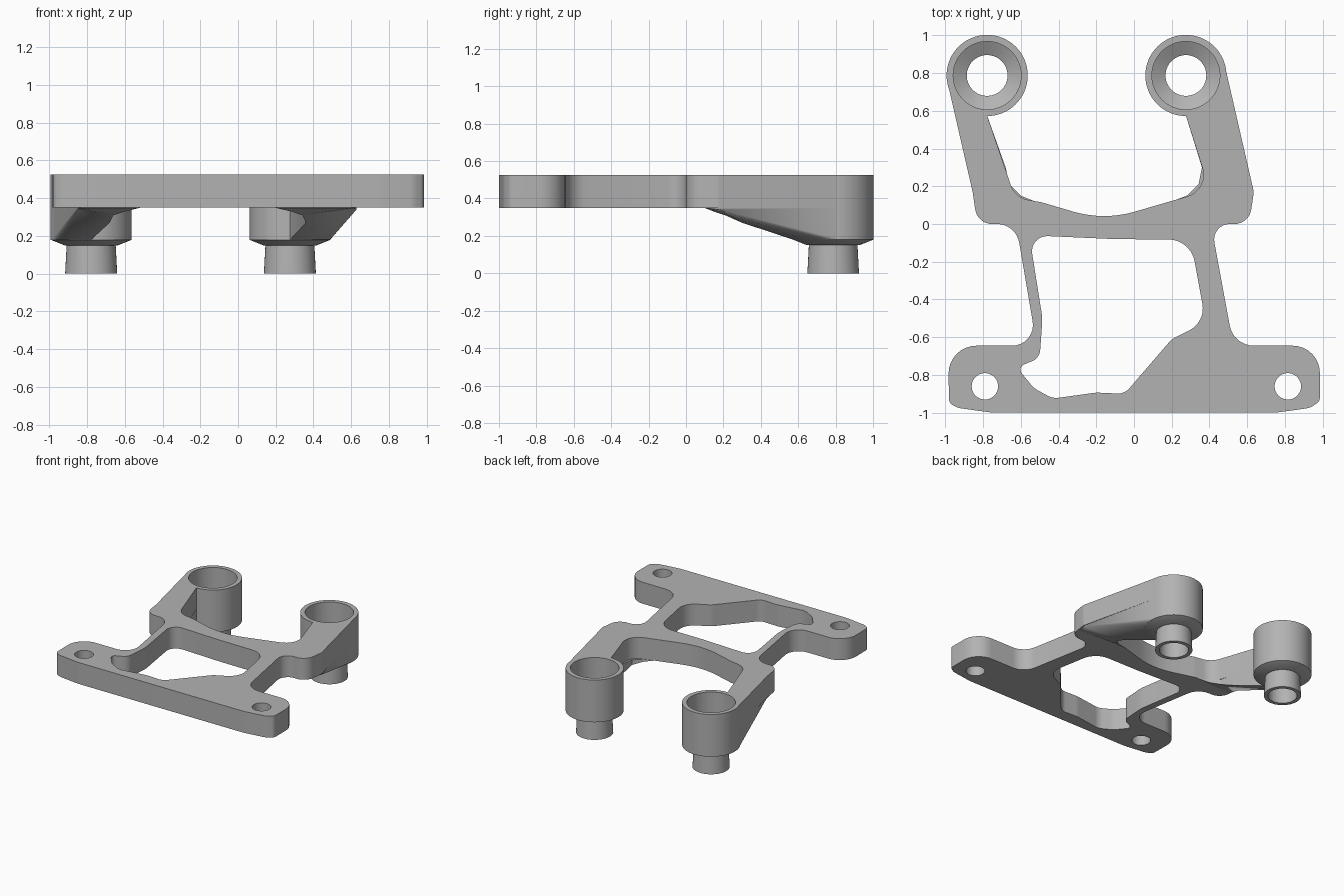
import bpy, bmesh, math
from mathutils import Vector

if "Cube" in bpy.data.objects:
    bpy.data.objects.remove(bpy.data.objects["Cube"])

BOTTOM, TOP = 0.35, 0.525
BOSS_Y, BOSS_R = 0.787, 0.213
LEFT_X, RIGHT_X = 0.275, -0.778

grey = bpy.data.materials.new("plain grey")
grey.use_nodes = True
colour = (0.45, 0.45, 0.45, 1)
grey.diffuse_color = colour
grey.node_tree.nodes["Principled BSDF"].inputs["Base Color"].default_value = colour


def add_object(name, bm):
    bmesh.ops.remove_doubles(bm, verts=bm.verts, dist=0.0002)
    bmesh.ops.recalc_face_normals(bm, faces=bm.faces)
    mesh = bpy.data.meshes.new(name)
    bm.to_mesh(mesh)
    bm.free()
    mesh.materials.append(grey)
    obj = bpy.data.objects.new(name, mesh)
    bpy.context.collection.objects.link(obj)
    bpy.ops.object.select_all(action="DESELECT")
    obj.select_set(True)
    bpy.context.view_layer.objects.active = obj
    bpy.ops.object.shade_smooth_by_angle(angle=math.radians(30))
    return obj


def arc(cx, cy, r, start, end, steps):
    angles = [math.radians(start + (end - start) * i / steps) for i in range(steps + 1)]
    return [(cx + r * math.cos(a), cy + r * math.sin(a), 0) for a in angles]


def fillet(corners, steps=8):
    """Round each (x, y, radius) corner of a closed polygon."""
    points = []
    count = len(corners)
    for i, (x, y, r) in enumerate(corners):
        p = Vector((x, y))
        a = Vector(corners[i - 1][:2]) - p
        b = Vector(corners[(i + 1) % count][:2]) - p
        half = a.angle(b) / 2
        if r == 0 or half > 1.55:
            points.append(p)
            continue
        cut = min(r / math.tan(half), a.length * 0.49, b.length * 0.49)
        start, end = p + a.normalized() * cut, p + b.normalized() * cut
        centre = p + (a.normalized() + b.normalized()).normalized() * (cut / math.cos(half))
        u, v = start - centre, end - centre
        sweep = u.angle(v)
        for k in range(steps + 1):
            t = k / steps
            points.append(centre + (u * math.sin((1 - t) * sweep)
                                    + v * math.sin(t * sweep)) / math.sin(sweep))
    return points


# Where each arm wraps around its boss
left_arc = arc(LEFT_X, BOSS_Y, BOSS_R, 13, -90, 14)
right_arc = arc(RIGHT_X, BOSS_Y, BOSS_R, -90, -167, 12)

# Plate outline: foot, left leg, left arm, cross web, right arm, right leg
outline = [
    (0.75, -1, 0.5), (0.93, -0.975, 0.1), (0.985, -0.94, 0.04), (0.985, -0.645, 0.2),
    (0.527, -0.645, 0.13), (0.408, 0, 0.13), (0.61, 0, 0.09), (0.635, 0.17, 0.06),
    *left_arc,
    (0.4, 0.18, 0.12), (-0.16, 0.018, 0.6), (-0.49, 0.115, 0.2), (-0.63, 0.14, 0.13),
    *right_arc,
    (-0.855, 0.17, 0.1), (-0.83, 0, 0.09), (-0.625, 0, 0.13), (-0.515, -0.645, 0.11),
    (-0.985, -0.645, 0.2), (-0.98, -0.95, 0.04), (-0.93, -0.975, 0.1), (-0.75, -1, 0.5),
]

# Large opening between the legs
window = [
    (-0.555, -0.06, 0.08), (-0.1, -0.08, 0.3), (0.3, -0.083, 0.14), (0.38, -0.52, 0.13),
    (0.2, -0.61, 0.12), (-0.05, -0.9, 0.08), (-0.2, -0.893, 0.2), (-0.43, -0.925, 0.1),
    (-0.53, -0.87, 0.1), (-0.62, -0.76, 0.03), (-0.5, -0.71, 0.07), (-0.485, -0.5, 0.3),
]

# Plate: filled and extruded curve
curve = bpy.data.curves.new("plate_curve", "CURVE")
curve.dimensions = "2D"
curve.fill_mode = "BOTH"
curve.extrude = (TOP - BOTTOM) / 2
loops = [fillet(outline), fillet(window)]
for x in (-0.79, 0.815):
    loops.append([Vector(p[:2]) for p in arc(x, -0.86, 0.07, 0, 350, 35)])
for loop in loops:
    spline = curve.splines.new("POLY")
    spline.points.add(len(loop) - 1)
    for point, p in zip(spline.points, loop):
        point.co = (p.x, p.y, 0, 1)
    spline.use_cyclic_u = True
helper = bpy.data.objects.new("plate_curve", curve)
bpy.context.collection.objects.link(helper)
bpy.context.view_layer.update()
flat = bpy.data.meshes.new_from_object(
    helper.evaluated_get(bpy.context.evaluated_depsgraph_get()))
bpy.data.objects.remove(helper)
bm = bmesh.new()
bm.from_mesh(flat)
bpy.data.meshes.remove(flat)
bmesh.ops.translate(bm, verts=bm.verts, vec=(0, 0, (TOP + BOTTOM) / 2))
add_object("plate", bm)


# Hollow stepped bosses, turned from one profile
def boss(name, x):
    profile = [(0.18, TOP), (0.215, TOP), (0.215, 0.18), (0.14, 0.15), (0.13, 0.15),
               (0.138, 0), (0.108, 0), (0.108, 0.165), (0.18, 0.205)]
    bm = bmesh.new()
    verts = [bm.verts.new((r, 0, z)) for r, z in profile]
    edges = [bm.edges.new((verts[i - 1], v)) for i, v in enumerate(verts)]
    bmesh.ops.spin(bm, geom=verts + edges, axis=(0, 0, 1), cent=(0, 0, 0),
                   angle=math.tau, steps=64, use_merge=True)
    bmesh.ops.translate(bm, verts=bm.verts, vec=(x, BOSS_Y, 0))
    add_object(name, bm)


# Sloped gussets under the arms: (x, y, underside height)
def gusset(name, rim, root):
    points = [(x, y, 0.18) for x, y, _ in rim] + root
    bm = bmesh.new()
    low = [bm.verts.new(p) for p in points]
    high = [bm.verts.new((x, y, BOTTOM + 0.001)) for x, y, _ in points]
    for i in range(len(points)):
        bm.faces.new((low[i - 1], low[i], high[i], high[i - 1]))
    caps = [bm.faces.new(low), bm.faces.new(high)]
    bmesh.ops.triangulate(bm, faces=caps)
    add_object(name, bm)


boss("left_boss", LEFT_X)
boss("right_boss", RIGHT_X)
gusset("left_gusset", left_arc, [
    (0.36, 0.3, 0.27), (0.342, 0.21, 0.31), (0.28, 0.15, 0.33), (0.2, 0.12, 0.349),
    (0.61, 0.1, 0.349), (0.628, 0.18, 0.34)])
gusset("right_gusset", right_arc, [
    (-0.852, 0.18, 0.34), (-0.84, 0.1, 0.349), (-0.52, 0.118, 0.349),
    (-0.6, 0.15, 0.33), (-0.66, 0.21, 0.31), (-0.68, 0.3, 0.27)])
